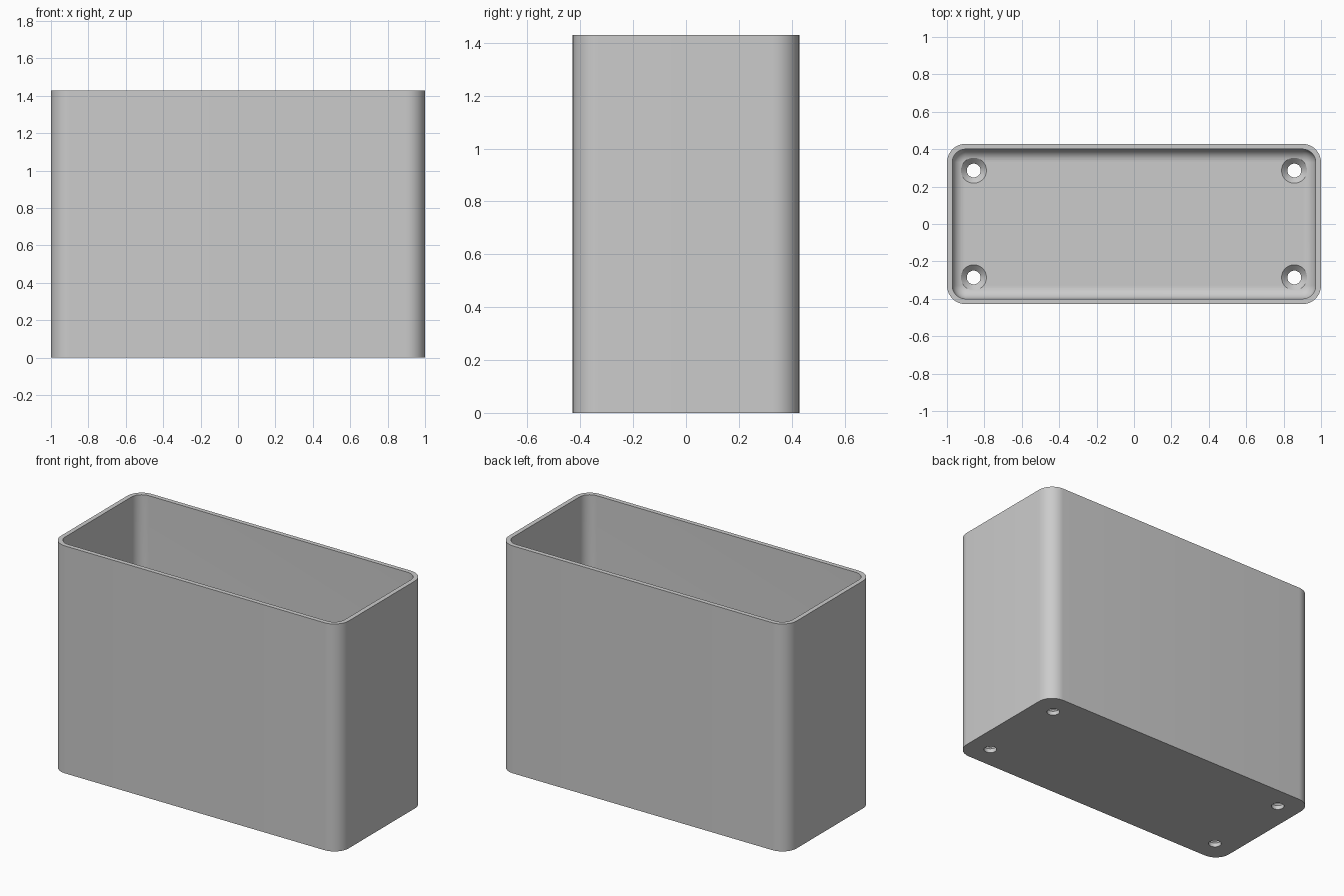
import bpy, bmesh, math

cube = bpy.data.objects.get("Cube")
if cube:
    bpy.data.objects.remove(cube, do_unlink=True)

HALF_X, HALF_Y, HEIGHT = 1.0, 0.4286, 1.4286
WALL, FLOOR = 0.0286, 0.057
CORNER, FILLET = 0.1, 0.066
HOLE_X, HOLE_Y = 0.857, 0.286
HOLE_R, SINK_R = 0.037, 0.068

grey = bpy.data.materials.new("light_grey")
grey.use_nodes = True
colour = (0.6, 0.6, 0.6, 1)
grey.diffuse_color = colour
grey.node_tree.nodes["Principled BSDF"].inputs["Base Color"].default_value = colour


def ring(bm, inset, z, steps=12):
    """Rounded rectangle of vertices, inset from the outer wall."""
    r = CORNER - inset
    cx, cy = HALF_X - CORNER, HALF_Y - CORNER
    verts = []
    for q, (sx, sy) in enumerate([(1, 1), (-1, 1), (-1, -1), (1, -1)]):
        for i in range(steps + 1):
            a = (q + i / steps) * math.pi / 2
            verts.append(bm.verts.new((sx * cx + r * math.cos(a), sy * cy + r * math.sin(a), z)))
    return verts


def circle(bm, x, y, r, z, n=48):
    turn = 2 * math.pi / n
    return [bm.verts.new((x + r * math.cos(i * turn), y + r * math.sin(i * turn), z)) for i in range(n)]


def loft(bm, rings):
    """Skin the rings in order and cap both ends."""
    for a, b in zip(rings, rings[1:]):
        for i in range(len(a)):
            j = (i + 1) % len(a)
            bm.faces.new((a[i], a[j], b[j], b[i]))
    bm.faces.new(rings[0][::-1])
    bm.faces.new(rings[-1])


def make_object(name, bm):
    bmesh.ops.recalc_face_normals(bm, faces=bm.faces)
    mesh = bpy.data.meshes.new(name)
    bm.to_mesh(mesh)
    bm.free()
    mesh.materials.append(grey)
    obj = bpy.data.objects.new(name, mesh)
    bpy.context.collection.objects.link(obj)
    return obj


# Open box: outer wall, rim, inner wall, then a fillet down to the floor
bm = bmesh.new()
rings = [ring(bm, 0, 0), ring(bm, 0, HEIGHT), ring(bm, WALL, HEIGHT)]
for i in range(11):
    a = i / 10 * math.pi / 2
    rings.append(ring(bm, WALL + FILLET * (1 - math.cos(a)), FLOOR + FILLET * (1 - math.sin(a))))
loft(bm, rings)
box = make_object("open_box", bm)

# Countersunk screw holes
bm = bmesh.new()
sink_z = FLOOR - (SINK_R - HOLE_R)
for x in (-HOLE_X, HOLE_X):
    for y in (-HOLE_Y, HOLE_Y):
        steps = [(HOLE_R, -0.05), (HOLE_R, sink_z), (SINK_R, FLOOR), (SINK_R, FLOOR + 0.1)]
        loft(bm, [circle(bm, x, y, r, z) for r, z in steps])
cutter = make_object("screw_hole_cutter", bm)
cutter.hide_render = True

cut = box.modifiers.new("screw_holes", "BOOLEAN")
cut.operation = "DIFFERENCE"
cut.solver = "EXACT"
cut.object = cutter

bpy.ops.object.select_all(action="DESELECT")
box.select_set(True)
bpy.context.view_layer.objects.active = box
bpy.ops.object.modifier_apply(modifier=cut.name)
bpy.data.objects.remove(cutter, do_unlink=True)
bpy.ops.object.shade_smooth_by_angle(angle=math.radians(30))
